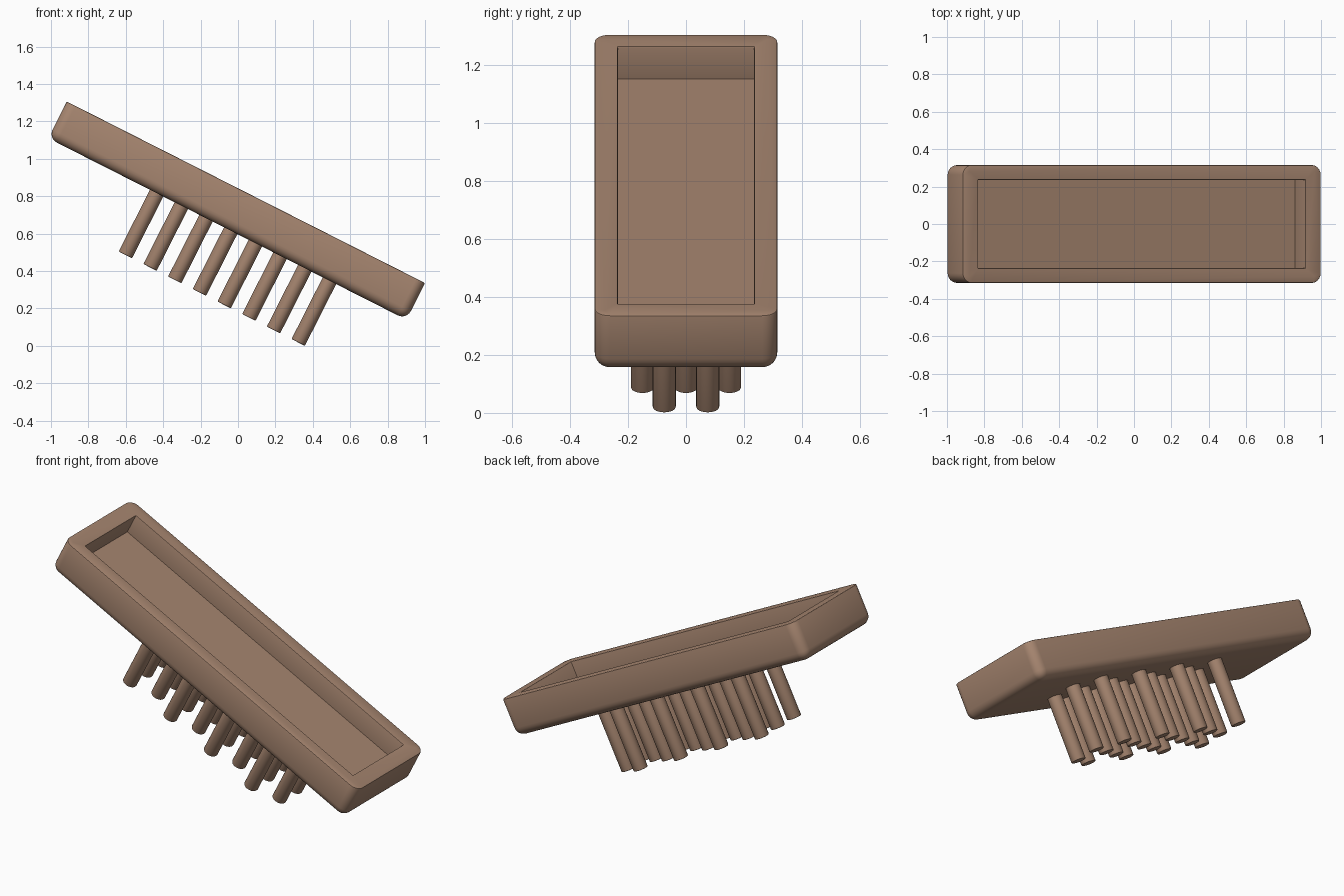
import bpy, bmesh, math
from mathutils import Matrix

if "Cube" in bpy.data.objects:
    bpy.data.objects.remove(bpy.data.objects["Cube"])

TILT = math.radians(26.87)
PLACE = Matrix.Translation((0.0425, 0, 0.821)) @ Matrix.Rotation(TILT, 4, 'Y')
HL, HW, TH = 1.0735, 0.315, 0.22      # half length, half width, thickness

brown = bpy.data.materials.new("warm brown")
brown.diffuse_color = (0.38, 0.235, 0.16, 1)
brown.use_nodes = True
brown.node_tree.nodes["Principled BSDF"].inputs["Base Color"].default_value = brown.diffuse_color


def finish(bm, name):
    """Turn a bmesh built in tray space into a tilted, smooth shaded object."""
    bmesh.ops.transform(bm, matrix=PLACE, verts=bm.verts)
    bmesh.ops.recalc_face_normals(bm, faces=bm.faces)
    me = bpy.data.meshes.new(name)
    bm.to_mesh(me)
    bm.free()
    me.materials.append(brown)
    ob = bpy.data.objects.new(name, me)
    bpy.context.collection.objects.link(ob)
    bpy.ops.object.select_all(action='DESELECT')
    ob.select_set(True)
    bpy.context.view_layer.objects.active = ob
    bpy.ops.object.shade_smooth_by_angle(angle=math.radians(35))


# tray: block with a sunken top, rim surface lies on local z = 0
bm = bmesh.new()
bmesh.ops.create_cube(bm, size=1, matrix=Matrix.Translation((0, 0, -TH / 2))
                      @ Matrix.Diagonal((2 * HL, 2 * HW, TH, 1)))
top = max(bm.faces, key=lambda f: f.calc_center_median().z)
bmesh.ops.inset_region(bm, faces=[top], thickness=0.08, use_even_offset=True)
for v in top.verts:
    v.co.x = math.copysign(HL - 0.094, v.co.x)
floor = bmesh.ops.extrude_face_region(bm, geom=[top])
bmesh.ops.translate(bm, vec=(0, 0, -0.125),
                    verts=[g for g in floor['geom'] if isinstance(g, bmesh.types.BMVert)])
if top.is_valid:
    bmesh.ops.delete(bm, geom=[top], context='FACES_ONLY')


def is_outer(v):
    return abs(v.co.x) > HL - 0.01 and abs(v.co.y) > HW - 0.01


# large rounding on the upright corners and around the underside
outer = [e for e in bm.edges if all(is_outer(v) for v in e.verts)
         and min(v.co.z for v in e.verts) < -TH + 0.01]
bmesh.ops.bevel(bm, geom=outer, offset=0.052, segments=6, profile=0.5, affect='EDGES')
# tiny softening of the rim edges
rim = [e for e in bm.edges if all(abs(v.co.z) < 1e-4 for v in e.verts)
       and len(e.link_faces) == 2 and e.calc_face_angle(0) > 1.0]
bmesh.ops.bevel(bm, geom=rim, offset=0.006, segments=2, profile=0.5, affect='EDGES')
finish(bm, "tray")

# pegs: eight staggered rows of three and two
for i in range(8):
    u = -0.424 + 0.148 * i
    for j, y in enumerate((-0.15, 0, 0.15) if i % 2 == 0 else (-0.075, 0.075)):
        bm = bmesh.new()
        bmesh.ops.create_cone(bm, cap_ends=True, segments=24, radius1=0.04, radius2=0.04,
                              depth=0.41, matrix=Matrix.Translation((u, y, -0.385)))
        low = [e for e in bm.edges if all(v.co.z < -0.5 for v in e.verts)]
        bmesh.ops.bevel(bm, geom=low, offset=0.005, segments=2, profile=0.5, affect='EDGES')
        finish(bm, f"peg_{i + 1}_{j + 1}")
